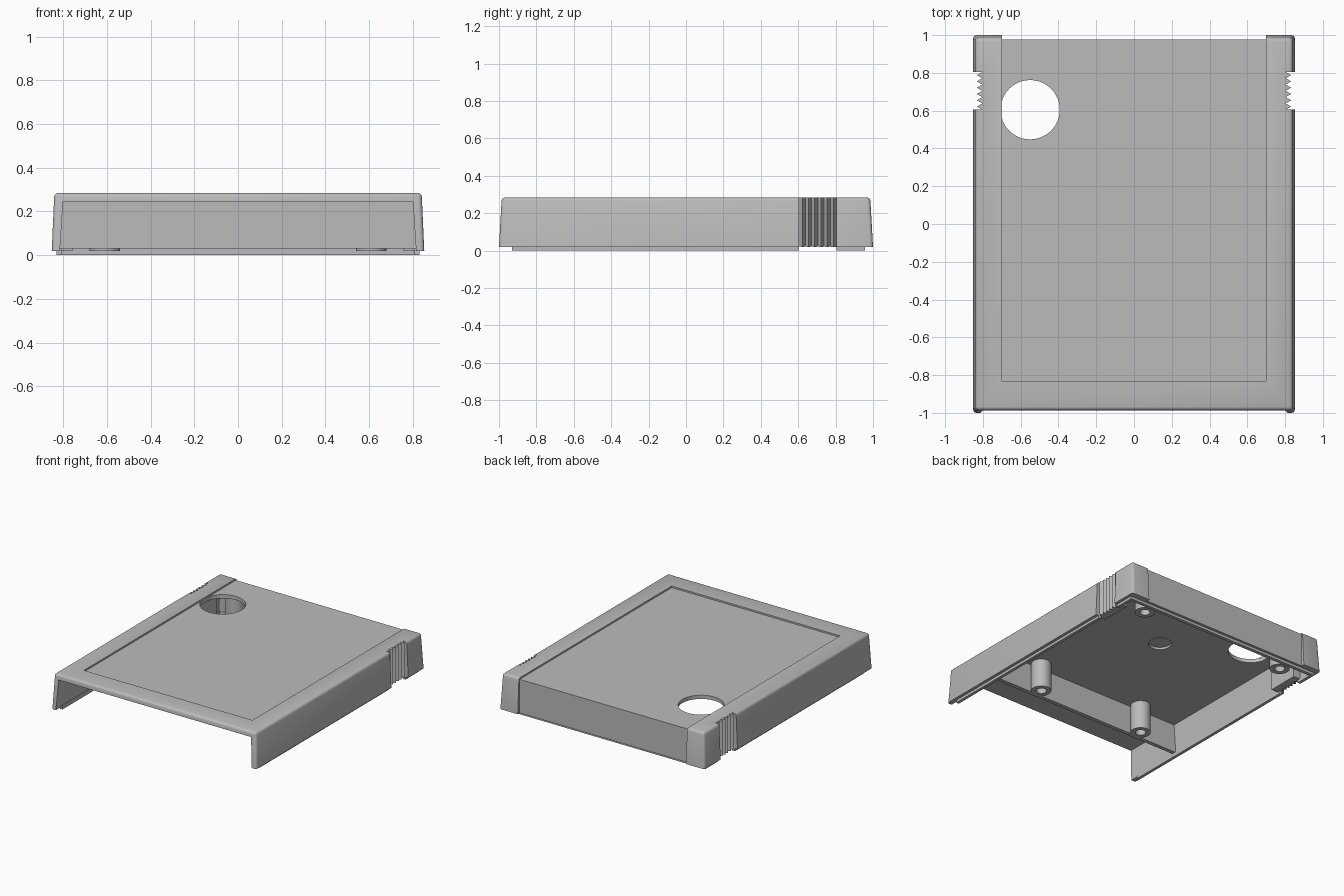
import bpy, bmesh, math
from mathutils import Vector, Matrix

if "Cube" in bpy.data.objects:
    bpy.data.objects.remove(bpy.data.objects["Cube"])

plastic = bpy.data.materials.new("grey_plastic")
plastic.use_nodes = True
grey = (0.5, 0.5, 0.5, 1)
plastic.diffuse_color = grey
plastic.node_tree.nodes["Principled BSDF"].inputs["Base Color"].default_value = grey


def finish(name, bm):
    bmesh.ops.recalc_face_normals(bm, faces=bm.faces)
    mesh = bpy.data.meshes.new(name)
    bm.to_mesh(mesh)
    bm.free()
    mesh.materials.append(plastic)
    obj = bpy.data.objects.new(name, mesh)
    bpy.context.collection.objects.link(obj)
    return obj


def prism(name, low, z0, z1, high=None, bevel=0):
    """Loft a flat outline at z0 to an outline at z1, rounding all but the base."""
    bm = bmesh.new()
    a = [bm.verts.new((x, y, z0)) for x, y in low]
    b = [bm.verts.new((x, y, z1)) for x, y in (high or low)]
    bm.faces.new(a[::-1])
    bm.faces.new(b)
    for i in range(len(a)):
        j = (i + 1) % len(a)
        bm.faces.new((a[i], a[j], b[j], b[i]))
    if bevel:
        edges = [e for e in bm.edges if any(v.co.z > z0 + 0.001 for v in e.verts)]
        bmesh.ops.bevel(bm, geom=edges, offset=bevel, segments=3, profile=0.5, affect='EDGES')
    return finish(name, bm)


def rect(x0, x1, y0, y1):
    return [(x0, y0), (x1, y0), (x1, y1), (x0, y1)]


def circle(cx, cy, r, n=48):
    return [(cx + r * math.cos(math.tau * i / n), cy + r * math.sin(math.tau * i / n)) for i in range(n)]


def boolean(target, tool, operation='DIFFERENCE'):
    mod = target.modifiers.new("bool", 'BOOLEAN')
    mod.operation = operation
    mod.solver = 'EXACT'
    mod.object = tool
    bpy.context.view_layer.update()
    deps = bpy.context.evaluated_depsgraph_get()
    mesh = bpy.data.meshes.new_from_object(target.evaluated_get(deps))
    target.modifiers.clear()
    target.data = mesh
    bpy.data.objects.remove(tool)


def smooth(obj):
    bpy.ops.object.select_all(action='DESELECT')
    obj.select_set(True)
    bpy.context.view_layer.objects.active = obj
    bpy.ops.object.shade_smooth_by_angle(angle=math.radians(30))


# Drafted outer shell, hollow below and open at the front
shell = prism("case_shell", rect(-0.852, 0.852, -1, 1), 0.02, 0.285,
              rect(-0.84, 0.84, -0.985, 0.985), bevel=0.018)
boolean(shell, prism("cavity", rect(-0.816, 0.816, -1.2, 0.935), 0.0, 0.245,
                     rect(-0.80, 0.80, -1.2, 0.93)))

# Thickened walls behind the finger grips
for s in (-1, 1):
    x0, x1 = sorted((s * 0.755, s * 0.83))
    boolean(shell, prism("grip_backing", rect(x0, x1, 0.585, 0.825), 0.022, 0.26), 'UNION')

# Sunken label panel running out at the back, and the sunken back face
boolean(shell, prism("label_cut", rect(-0.70, 0.70, -0.83, 1.2), 0.273, 0.4))
boolean(shell, prism("back_cut", rect(-0.70, 0.70, 0.976, 1.2), -0.1, 0.4))

# Round window, clipped by the label edge, and the dimple in the ceiling
window = [(max(x, -0.699), y) for x, y in circle(-0.55, 0.605, 0.157)]
boolean(shell, prism("window_cut", window, 0.2, 0.4))
boolean(shell, prism("dimple_cut", circle(0, 0.28, 0.08, 32), 0.2, 0.262))

# Ribbed finger grips
teeth, y0, y1 = 6, 0.605, 0.805
step = (y1 - y0) / teeth
for s in (-1, 1):
    ribs = [(0.95, y0), (0.803, y0)]
    for i in range(teeth):
        ribs.append((0.832, y0 + (i + 0.5) * step))
        ribs.append((0.803, y0 + (i + 1) * step))
    ribs.append((0.95, y1))
    boolean(shell, prism("grip_cut", [(s * x, y) for x, y in ribs], -0.1, 0.4))
smooth(shell)

# Inner cross wall near the front
prism("cross_wall", rect(-0.815, 0.815, -0.55, -0.52), 0.03, 0.25, rect(-0.802, 0.802, -0.55, -0.52))

# Locating lip under the rim, broken at the grips
for side, s in (("right", -1), ("left", 1)):
    for part, a, b in (("front", -0.93, 0.605), ("back", 0.805, 0.957)):
        x0, x1 = sorted((s * 0.808, s * 0.83))
        prism(f"{side}_{part}_lip", rect(x0, x1, a, b), 0.0, 0.03)
prism("rear_lip", rect(-0.81, 0.81, 0.932, 0.957), 0.0, 0.03)


# Hollow screw posts
def post(name, x, y, base):
    bm = bmesh.new()
    profile = [(0, 0.22), (0.036, 0.22), (0.036, base), (0.07, base), (0.07, 0.25)]
    verts = [bm.verts.new((r, 0, z)) for r, z in profile]
    edges = [bm.edges.new(p) for p in zip(verts, verts[1:])]
    bmesh.ops.spin(bm, geom=verts + edges, cent=(0, 0, 0), axis=(0, 0, 1),
                   angle=math.tau, steps=32)
    bmesh.ops.remove_doubles(bm, verts=bm.verts, dist=0.0001)
    bmesh.ops.translate(bm, verts=bm.verts, vec=(x, y, 0))
    smooth(finish(name, bm))


for side, s in (("right", -1), ("left", 1)):
    post(f"{side}_back_post", s * 0.61, 0.845, 0.02)
    post(f"{side}_front_post", s * 0.45, -0.465, 0.03)
